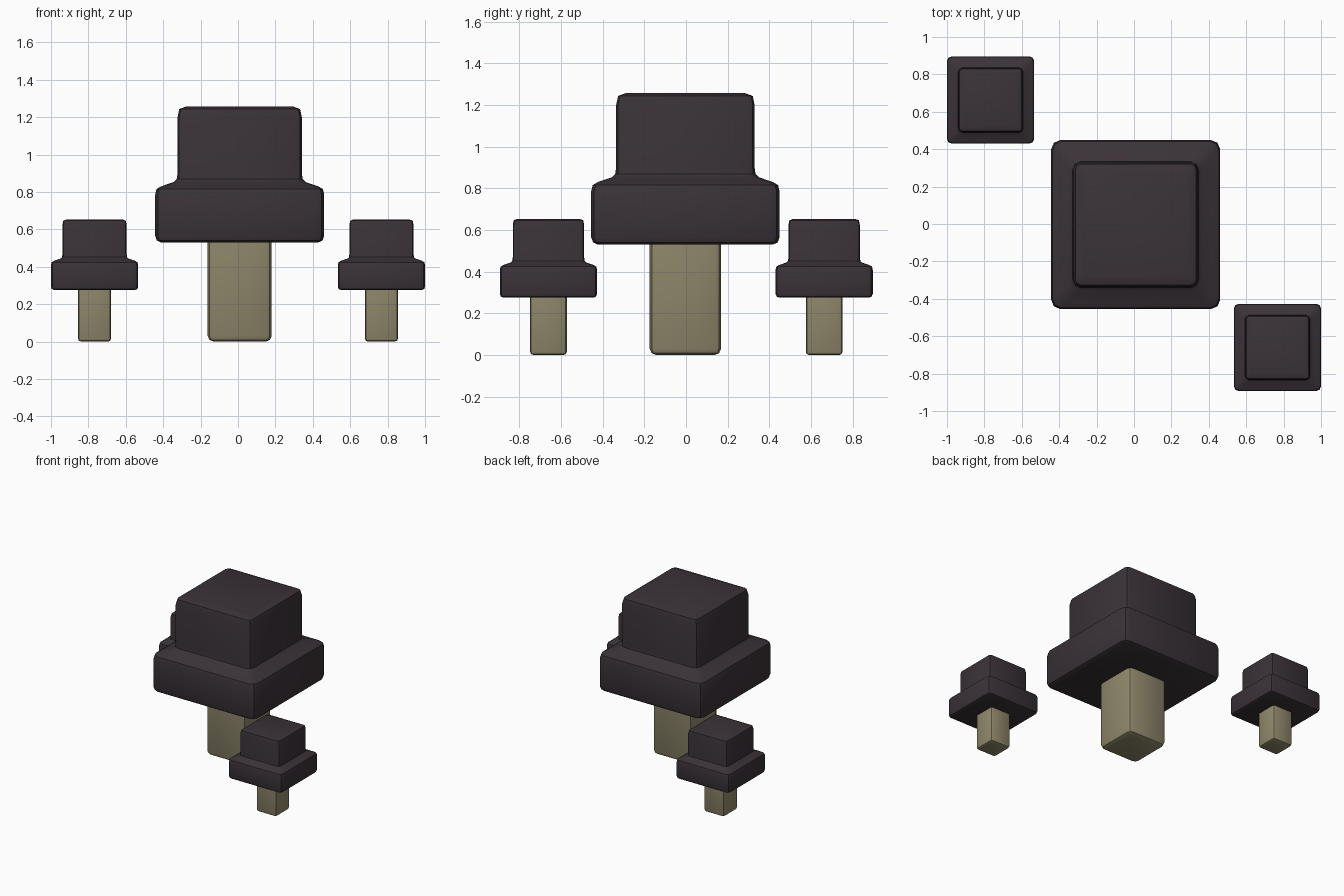
import bpy, bmesh, math

if "Cube" in bpy.data.objects:
    bpy.data.objects.remove(bpy.data.objects["Cube"])


def material(name, rgb):
    m = bpy.data.materials.new(name)
    m.diffuse_color = (*rgb, 1)
    m.use_nodes = True
    m.node_tree.nodes["Principled BSDF"].inputs["Base Color"].default_value = m.diffuse_color
    return m


DARK = material("dark plum", (0.043, 0.032, 0.039))
STEM = material("dull olive tan", (0.29, 0.255, 0.155))


def ring(bm, half, radius, z):
    """Square ring with rounded corners."""
    verts = []
    for k, (sx, sy) in enumerate(((1, 1), (-1, 1), (-1, -1), (1, -1))):
        for i in range(3):
            a = math.pi / 2 * k + math.pi / 4 * i
            verts.append(bm.verts.new((sx * (half - radius) + radius * math.cos(a),
                                       sy * (half - radius) + radius * math.sin(a), z)))
    return verts


def loft(name, profile, mat, loc, scale):
    """Stack of rounded square rings, capped at both ends."""
    bm = bmesh.new()
    rings = [ring(bm, h, r, z) for h, r, z in profile]
    for a, b in zip(rings, rings[1:]):
        n = len(a)
        for i in range(n):
            bm.faces.new((a[i], a[(i + 1) % n], b[(i + 1) % n], b[i]))
    bm.faces.new(rings[0][::-1])
    bm.faces.new(rings[-1])
    me = bpy.data.meshes.new(name)
    bm.to_mesh(me)
    bm.free()
    me.materials.append(mat)
    ob = bpy.data.objects.new(name, me)
    bpy.context.collection.objects.link(ob)
    ob.location = loc
    ob.scale = scale
    bpy.ops.object.select_all(action='DESELECT')
    ob.select_set(True)
    bpy.context.view_layer.objects.active = ob
    bpy.ops.object.shade_smooth_by_angle(angle=math.radians(30))


# (half width, corner radius, height)
STEM_PROFILE = [(0.14, 0.02, 0), (0.162, 0.03, 0.009), (0.171, 0.035, 0.03), (0.171, 0.035, 0.54)]
CAP_PROFILE = [(0.42, 0.03, 0.53), (0.443, 0.045, 0.54), (0.452, 0.05, 0.565),
               (0.452, 0.05, 0.785), (0.445, 0.05, 0.815), (0.42, 0.04, 0.83),
               (0.352, 0.05, 0.853), (0.337, 0.045, 0.868), (0.332, 0.03, 0.90),
               (0.332, 0.03, 1.20), (0.323, 0.03, 1.243), (0.285, 0.02, 1.257)]

# one large mushroom, two small ones on the diagonal
for label, x, y, s, sz in (("large", 0.009, -0.003, 1, 1),
                           ("back_left", -0.767, 0.663, 0.516, 0.52),
                           ("front_right", 0.767, -0.66, 0.516, 0.52)):
    loft(label + "_mushroom_stem", STEM_PROFILE, STEM, (x, y, 0), (s, s, sz))
    loft(label + "_mushroom_cap", CAP_PROFILE, DARK, (x, y, 0), (s, s, sz))
